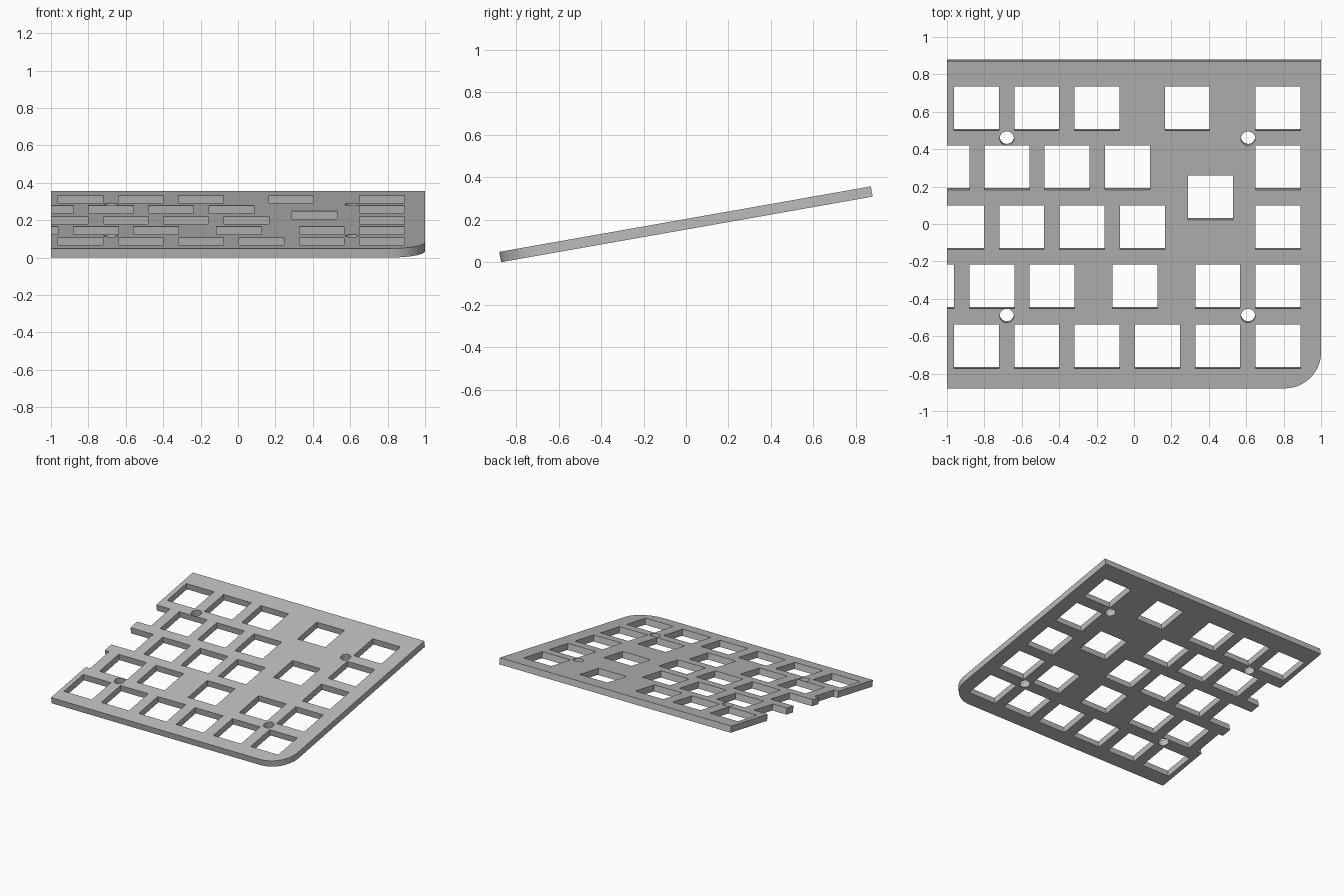
import bpy, bmesh, math
from mathutils import Matrix

cube = bpy.data.objects.get("Cube")
if cube:
    bpy.data.objects.remove(cube, do_unlink=True)

WIDTH, DEPTH, THICK = 2.0, 1.776, 0.049
TILT = math.radians(10)
HOLE, CORNER, SCREW = 0.24, 0.195, 0.038

# Switch openings: row position along the plate, then column centres
ROWS = {
    0.631: (-0.842, -0.52, -0.197, 0.285, 0.77),
    0.310: (-1.0, -0.68, -0.358, -0.035, 0.77),
    0.147: (0.41,),
    -0.014: (-0.922, -0.6, -0.278, 0.045, 0.77),
    -0.335: (-1.082, -0.76, -0.438, 0.005, 0.448, 0.77),
    -0.661: (-0.842, -0.52, -0.197, 0.125, 0.448, 0.77),
}


def add_object(name, bm):
    bmesh.ops.recalc_face_normals(bm, faces=bm.faces)
    mesh = bpy.data.meshes.new(name)
    bm.to_mesh(mesh)
    bm.free()
    obj = bpy.data.objects.new(name, mesh)
    bpy.context.collection.objects.link(obj)
    return obj


def add_box(bm, x, y, sx, sy, sz):
    place = Matrix.Translation((x, y, 0)) @ Matrix.Diagonal((sx, sy, sz, 1))
    return bmesh.ops.create_cube(bm, size=1, matrix=place)["verts"]


# Plate with one rounded front corner
bm = bmesh.new()
add_box(bm, 0, 0, WIDTH, DEPTH, THICK)
corner = [e for e in bm.edges if all(v.co.x > 0 and v.co.y < 0 for v in e.verts)]
bmesh.ops.bevel(bm, geom=corner, offset=CORNER, segments=16, profile=0.5, affect='EDGES')
plate = add_object("switch_plate", bm)

# Cutter for the square openings, the open left notches and the screw holes
bm = bmesh.new()
for y, columns in ROWS.items():
    for x in columns:
        left, right = x - HOLE / 2, x + HOLE / 2
        if left < -0.99:
            left = -1.3
        add_box(bm, (left + right) / 2, y, right - left, HOLE, 0.3)
for x in (-0.68, 0.61):
    for y in (0.469, -0.494):
        bmesh.ops.create_cone(bm, cap_ends=True, segments=32, radius1=SCREW, radius2=SCREW,
                              depth=0.3, matrix=Matrix.Translation((x, y, 0)))
cutter = add_object("opening_cutter", bm)
cutter.hide_render = True

# Cut the openings
cut = plate.modifiers.new("openings", 'BOOLEAN')
cut.operation = 'DIFFERENCE'
cut.solver = 'EXACT'
cut.object = cutter
bpy.ops.object.select_all(action='DESELECT')
plate.select_set(True)
bpy.context.view_layer.objects.active = plate
bpy.ops.object.modifier_apply(modifier=cut.name)
bpy.data.objects.remove(cutter, do_unlink=True)

# Plain grey finish
grey = bpy.data.materials.new("plain grey")
grey.use_nodes = True
colour = (0.5, 0.5, 0.5, 1)
grey.diffuse_color = colour
grey.node_tree.nodes["Principled BSDF"].inputs["Base Color"].default_value = colour
plate.data.materials.clear()
plate.data.materials.append(grey)
for face in plate.data.polygons:
    face.material_index = 0
bpy.ops.object.shade_smooth_by_angle(angle=math.radians(30))

# Tilt up towards the back, lowest edge on the ground
plate.rotation_euler.x = TILT
plate.location.z = (DEPTH * math.sin(TILT) + THICK * math.cos(TILT)) / 2
